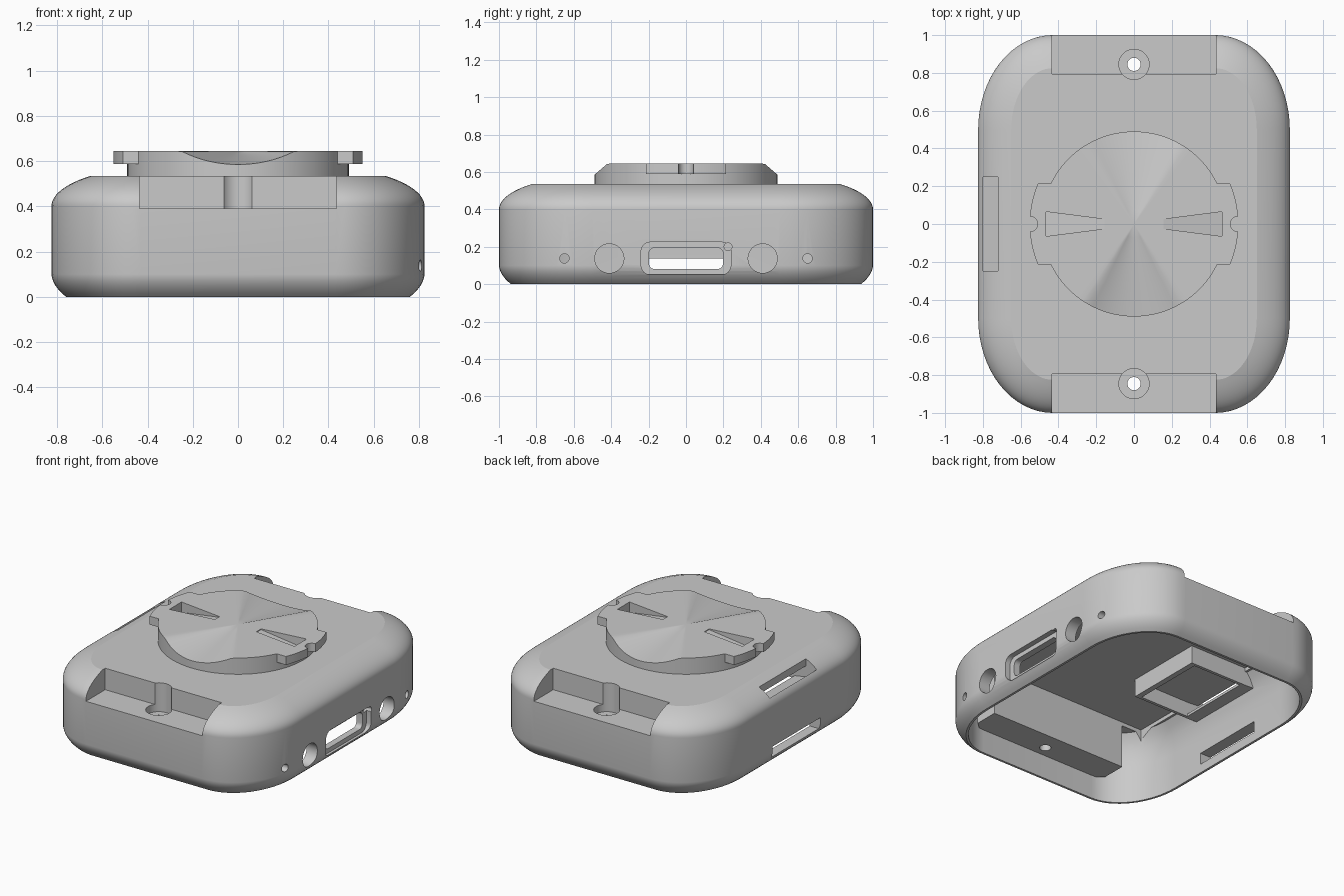
import bpy, bmesh, math

if "Cube" in bpy.data.objects:
    bpy.data.objects.remove(bpy.data.objects["Cube"])

grey = bpy.data.materials.new("plain grey")
grey.diffuse_color = (0.59, 0.59, 0.59, 1)
grey.use_nodes = True
grey.node_tree.nodes["Principled BSDF"].inputs["Base Color"].default_value = grey.diffuse_color


def make(name, bm):
    bmesh.ops.recalc_face_normals(bm, faces=bm.faces[:])
    mesh = bpy.data.meshes.new(name)
    bm.to_mesh(mesh)
    bm.free()
    mesh.materials.append(grey)
    ob = bpy.data.objects.new(name, mesh)
    bpy.context.collection.objects.link(ob)
    return ob


def loft(name, rings, caps=True):
    """Skin a list of closed rings that have equal point counts."""
    bm = bmesh.new()
    loops = [[bm.verts.new(p) for p in ring] for ring in rings]
    n = len(loops[0])
    for a, b in zip(loops, loops[1:]):
        for i in range(n):
            j = (i + 1) % n
            bm.faces.new((a[i], a[j], b[j], b[i]))
    if caps:
        bm.faces.new(loops[0])
        bm.faces.new(loops[-1])
    return make(name, bm)


def prism(name, pts, lo, hi, axis="z"):
    """Extrude a 2D outline along x (y,z), y (x,z) or z (x,y)."""
    place = {"x": lambda a, b, t: (t, a, b),
             "y": lambda a, b, t: (a, t, b),
             "z": lambda a, b, t: (a, b, t)}[axis]
    return loft(name, [[place(a, b, t) for a, b in pts] for t in (lo, hi)])


def rect(a0, a1, b0, b1):
    return [(a0, b0), (a1, b0), (a1, b1), (a0, b1)]


def circle(a, b, r, n=32):
    return [(a + r * math.cos(2 * math.pi * i / n), b + r * math.sin(2 * math.pi * i / n))
            for i in range(n)]


def rounded(hx, hy, rx, ry, cx=0, cy=0, n=16):
    """Rounded rectangle with elliptical corners."""
    pts = []
    for q, (sx, sy) in enumerate(((1, 1), (-1, 1), (-1, -1), (1, -1))):
        for i in range(n + 1):
            t = math.pi / 2 * (q + i / n)
            pts.append((cx + sx * (hx - rx) + rx * math.cos(t),
                        cy + sy * (hy - ry) + ry * math.sin(t)))
    return pts


def shell_ring(inset, z):
    return [(x, y, z) for x, y in rounded(0.825 - inset, 1 - inset, 0.395 - inset, 0.5 - inset)]


def boolean(target, tool, op):
    mod = target.modifiers.new("cut", "BOOLEAN")
    mod.operation, mod.solver, mod.object = op, "EXACT", tool
    bpy.context.view_layer.objects.active = target
    bpy.ops.object.modifier_apply(modifier=mod.name)
    bpy.data.objects.remove(tool)


def cut(target, tool):
    boolean(target, tool, "DIFFERENCE")


def smooth(ob, degrees=30):
    bpy.ops.object.select_all(action="DESELECT")
    ob.select_set(True)
    bpy.context.view_layer.objects.active = ob
    bpy.ops.object.shade_smooth_by_angle(angle=math.radians(degrees))


# Case: hollow rounded shell, open underneath, with a rounded shoulder
profile = [(0.065, 0), (0.046, 0.016), (0.03, 0.033), (0.017, 0.051), (0.007, 0.07),
           (0.002, 0.086), (0, 0.1)]
end = math.radians(50)
profile += [(0.175 * (1 - math.cos(a)) / (1 - math.cos(end)),
             0.4 + 0.135 * math.sin(a) / math.sin(end))
            for a in (end * k / 12 for k in range(13))]
case = loft("case", [shell_ring(*p) for p in profile])
cut(case, loft("cavity", [shell_ring(*p) for p in (
    (0.08, -0.05), (0.08, 0.25), (0.085, 0.3), (0.1, 0.36), (0.122, 0.41), (0.15, 0.45))]))
cut(case, prism("roof_recess", rect(-0.66, 0.66, -0.72, 0.72), 0.3, 0.475))

# Screw blocks at both ends, and the hollow catch housing on the left
for s in (-1, 1):
    block = [(-0.51, s * 0.72), (0.51, s * 0.72), (0.51, s * 0.88), (0.44, s * 0.94),
             (-0.44, s * 0.94), (-0.51, s * 0.88)]
    boolean(case, prism("screw_block", block, 0.16, 0.455), "UNION")
housing = [(-0.235, 0.49), (-0.235, 0.355), (-0.67, 0.355), (-0.785, 0.36), (-0.785, 0.41),
           (-0.7, 0.47), (-0.65, 0.49)]
boolean(case, prism("housing", housing, -0.27, 0.27, "y"), "UNION")
tunnel = [(-0.8, 0.6), (-0.72, 0.6), (-0.72, 0.46), (-0.64, 0.455), (-0.275, 0.455),
          (-0.27, 0.3), (-0.635, 0.3), (-0.635, 0.372), (-0.8, 0.4)]
cut(case, prism("tunnel", tunnel, -0.25, 0.25, "y"))
cut(case, prism("low_slot", rect(-0.255, 0.255, 0.06, 0.137), -0.9, -0.7, "x"))

# End notches with counterbored screw holes
for s in (-1, 1):
    y0, y1 = sorted((s * 0.795, s * 1.1))
    cut(case, prism("notch", rect(-0.435, 0.435, y0, y1), 0.39, 0.6))
    cut(case, prism("counterbore", circle(0, s * 0.845, 0.08), 0.34, 0.62))
    cut(case, prism("screw_hole", circle(0, s * 0.845, 0.035), 0.05, 0.5))

# Right side: port, round button holes and pin holes
cut(case, prism("port_recess", rounded(0.24, 0.087, 0.05, 0.05, 0, 0.138, 8), 0.79, 0.95, "x"))
cut(case, prism("port", rounded(0.198, 0.057, 0.03, 0.03, 0, 0.138, 8), 0.7, 0.96, "x"))
cut(case, prism("reset_hole", circle(0.225, 0.2, 0.021), 0.775, 0.97, "x"))
for s in (-1, 1):
    cut(case, prism("button_hole", circle(s * 0.41, 0.138, 0.078), 0.68, 0.95, "x"))
    cut(case, prism("pin_hole", circle(s * 0.65, 0.138, 0.025), 0.65, 0.95, "x"))
smooth(case, 14)

# Mount disc: top sinks in a fan toward the front and the back
R, TOP, N = 0.49, 0.645, 96


def top_point(f, i):
    t = 2 * math.pi * i / N
    off = abs(math.asin(max(-1, min(1, math.cos(t))))) / 0.54
    dip = 0.06 * max(0, 1 - off * off) * f
    return (R * f * math.cos(t), R * f * math.sin(t), TOP - dip)


bm = bmesh.new()
rings = [[bm.verts.new((R * math.cos(2 * math.pi * i / N), R * math.sin(2 * math.pi * i / N), 0.525))
          for i in range(N)]]
rings += [[bm.verts.new(top_point(f, i)) for i in range(N)] for f in (1, 0.7, 0.4, 0.15)]
centre = bm.verts.new((0, 0, TOP))
bm.faces.new(rings[0])
for i in range(N):
    j = (i + 1) % N
    for a, b in zip(rings, rings[1:]):
        bm.faces.new((a[i], a[j], b[j], b[i]))
    bm.faces.new((rings[-1][i], rings[-1][j], centre))
mount = make("mount_disc", bm)

# Ramped key slots in the disc
for s in (-1, 1):
    outline = [(s * 0.155, -0.025), (s * 0.467, -0.065), (s * 0.467, 0.065), (s * 0.155, 0.025)]
    floor = [0.64, 0.575, 0.575, 0.64]
    cut(mount, loft("key_slot", [[(x, y, z) for (x, y), z in zip(outline, floor)],
                                 [(x, y, 0.7) for x, y in outline]]))
smooth(mount, 25)

# Locking tabs, each with a half-round detent
for s, side in ((-1, "left"), (1, "right")):
    half = [(0.51, 0)]
    half += [(0.55 - 0.04 * math.cos(a), 0.04 * math.sin(a))
             for a in (math.pi / 2 * k / 6 for k in range(1, 7))]
    for k in range(1, 9):
        y = 0.04 + 0.175 * k / 8
        half.append((math.sqrt(0.552 ** 2 - y * y), y))
    half += [(math.sqrt(0.486 ** 2 - y * y), y) for y in (0.215, 0.17, 0.13, 0.09, 0.045)]
    half.append((0.486, 0))
    pts = half + [(x, -y) for x, y in half[-2:0:-1]]
    tab = prism("locking_tab_" + side, [(s * x, y) for x, y in pts], 0.588, TOP)
    smooth(tab)
